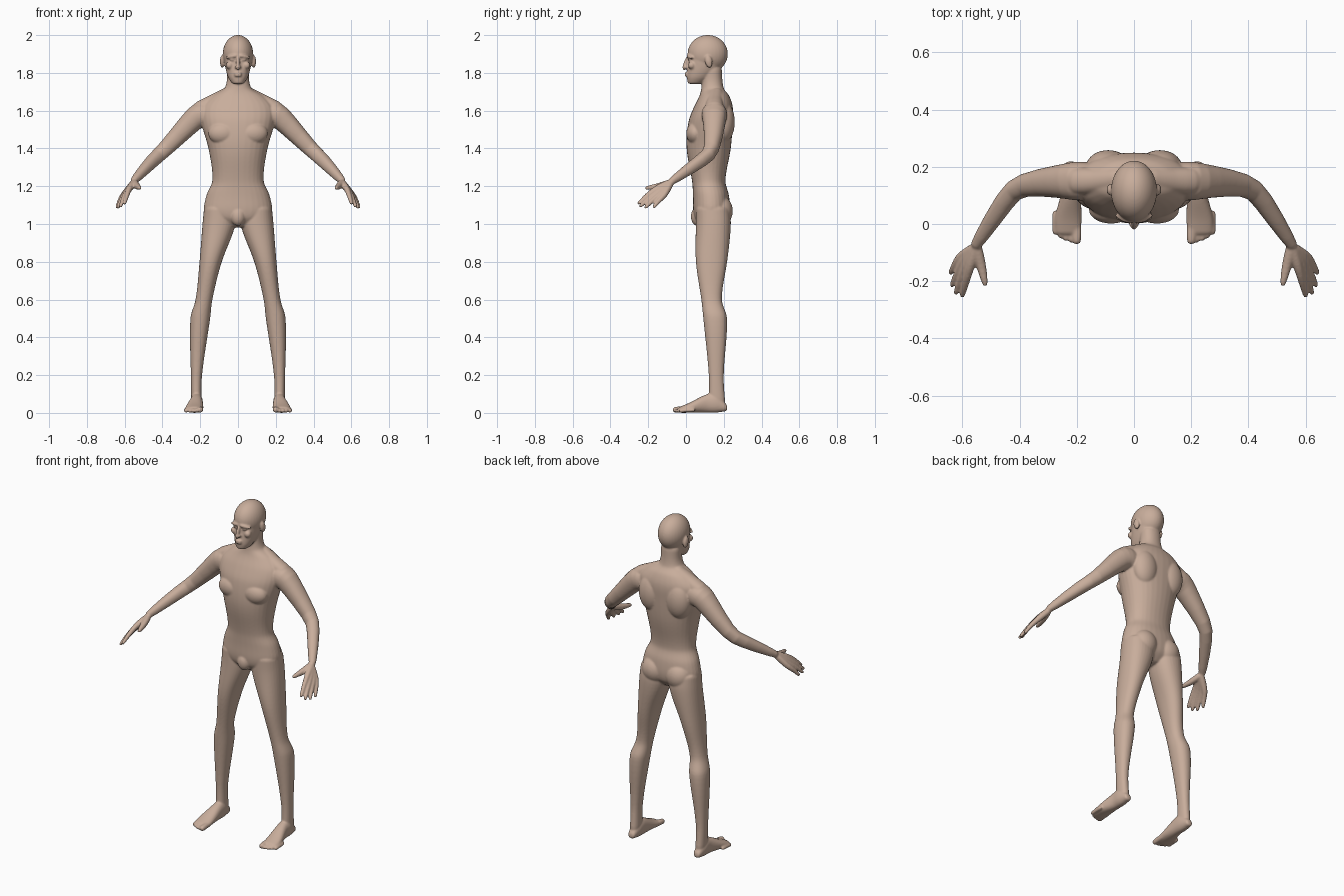
import bpy, bmesh, math
from mathutils import Vector, Matrix

default = bpy.data.objects.get("Cube")
if default:
    bpy.data.objects.remove(default)

COLOUR = (0.58, 0.42, 0.33, 1)
skin = bpy.data.materials.new("skin")
skin.use_nodes = True
skin.diffuse_color = COLOUR
shader = skin.node_tree.nodes["Principled BSDF"]
shader.inputs["Base Color"].default_value = COLOUR
shader.inputs["Roughness"].default_value = 0.7

SIDES = 16
STEPS = 4
X, Y, Z = Matrix.Identity(3)
bm = bmesh.new()


def loft(rings):
    """Closed skin over rings of (centre, half axis u, half axis v)."""
    def squarish(value):
        return math.copysign(abs(value) ** 0.9, value)

    angles = [math.tau * i / SIDES for i in range(SIDES)]
    loops = []
    for centre, u, v in rings:
        loops.append([bm.verts.new(centre + u * squarish(math.cos(a)) + v * squarish(math.sin(a)))
                      for a in angles])
    for lower, upper in zip(loops, loops[1:]):
        for i in range(SIDES):
            bm.faces.new((lower[i - 1], lower[i], upper[i], upper[i - 1]))
    bm.faces.new(loops[0])
    bm.faces.new(loops[-1])


def smooth_rows(rows):
    """Fill in rows with a cubic curve through the key rows."""
    rows = [Vector(row) for row in rows]
    last = len(rows) - 1
    slopes = []
    for i in range(len(rows)):
        before, after = rows[max(i - 1, 0)], rows[min(i + 1, last)]
        slopes.append((after - before) / (after[0] - before[0]))
    for i in range(last):
        start, end = rows[i], rows[i + 1]
        span = end[0] - start[0]
        for step in range(STEPS):
            t = step / STEPS
            blend = t * t * (3 - 2 * t)
            yield (start.lerp(end, blend) + slopes[i] * span * t * (1 - t) ** 2
                   - slopes[i + 1] * span * t * t * (1 - t))
    yield rows[last]


def sweep(rows, along=Z, across=Y):
    """Rows hold station, centre x, half width, near edge and far edge."""
    loft([(along * station + X * centre + across * (near + far) / 2,
           X * width, across * (far - near) / 2)
          for station, centre, width, near, far in smooth_rows(rows)])


def tube(points, radii):
    """Round-ended tapering tube along a path."""
    points = [Vector(p) for p in points]
    radii = [radii[0] * 0.7, *radii, radii[-1] * 0.7]
    head = points[0] + (points[0] - points[1]).normalized() * radii[0]
    tail = points[-1] + (points[-1] - points[-2]).normalized() * radii[-1]
    points = [head, *points, tail]
    rings = []
    for i, (point, radius) in enumerate(zip(points, radii)):
        ahead, behind = points[min(i + 1, len(points) - 1)], points[max(i - 1, 0)]
        direction = (ahead - behind).normalized()
        u = direction.cross(Z).normalized()
        rings.append((point, u * radius, u.cross(direction) * radius))
    loft(rings)


def blob(centre, size, tilt=0):
    """Ellipsoid, tilted about the x axis."""
    matrix = (Matrix.Translation(centre) @ Matrix.Rotation(tilt, 4, 'X')
              @ Matrix.Diagonal((*size, 1)))
    bmesh.ops.create_uvsphere(bm, u_segments=SIDES, v_segments=SIDES, radius=1, matrix=matrix)


def build_left_face():
    brow = [(0.01, 0.01, 1.89), (0.03, 0.01, 1.89), (0.06, 0.03, 1.88)]
    tube(brow, [0.008] * len(brow))
    eye, cheek, nostril = (0.03, 0.02, 1.87), (0.045, 0.03, 1.84), (0.01, 0, 1.83)
    blob(eye, (0.014, 0.01, 0.008))
    blob(cheek, (0.02, 0.02, 0.02))
    blob(nostril, (0.008, 0.01, 0.008))
    ear = (0.083, 0.12, 1.86)
    blob(ear, (0.013, 0.02, 0.034), tilt=0.2)


def build_left_trunk():
    chest, shoulder_blade, buttock = (0.08, 0.05, 1.48), (0.09, 0.2, 1.54), (0.08, 0.18, 1.07)
    blob(chest, (0.08, 0.05, 0.06))
    blob(shoulder_blade, (0.08, 0.06, 0.11))
    blob(buttock, (0.08, 0.07, 0.08))
    collar = [(0.05, 0.16, 1.69), (0.13, 0.15, 1.64), (0.2, 0.15, 1.6)]
    tube(collar, [0.04, 0.045, 0.055])


def build_left_arm():
    chest, shoulder, upper = (0.16, 0.15, 1.58), (0.21, 0.15, 1.58), (0.25, 0.15, 1.54)
    elbow, forearm, wrist = (0.4, 0.14, 1.38), (0.44, 0.1, 1.35), (0.55, -0.07, 1.23)
    tube([chest, shoulder, upper, elbow, forearm, wrist],
         [0.07, 0.07, 0.06, 0.04, 0.04, 0.023])


def build_left_hand():
    wrist = Vector((0.55, -0.08, 1.22))
    first_knuckle, last_knuckle = Vector((0.575, -0.155, 1.19)), Vector((0.61, -0.115, 1.15))
    first_tip, last_tip = Vector((0.6, -0.25, 1.11)), Vector((0.64, -0.17, 1.09))
    reach = Vector((0.01, -0.02, -0.01))
    fingers = 4
    for i in range(fingers):
        t = i / (fingers - 1)
        knuckle = first_knuckle.lerp(last_knuckle, t)
        tip = first_tip.lerp(last_tip, t) + reach * math.sin(math.pi * t)
        middle = knuckle.lerp(tip, 0.5) + Z * 0.006
        tube([wrist, wrist.lerp(knuckle, 0.5), knuckle, middle, tip],
             [0.019, 0.018, 0.016, 0.013, 0.01])
    thumb_joint, thumb_tip = Vector((0.535, -0.14, 1.2)), Vector((0.52, -0.21, 1.19))
    tube([wrist, thumb_joint, thumb_joint.lerp(thumb_tip, 0.5), thumb_tip],
         [0.02, 0.018, 0.015, 0.01])


def build_left_leg():
    hip, groin = (1.1, 0.1, 0.08, 0.05, 0.23), (1, 0.1, 0.09, 0.05, 0.24)
    thigh, knee = (0.8, 0.145, 0.06, 0.05, 0.22), (0.6, 0.18, 0.045, 0.08, 0.19)
    calf, shin = (0.5, 0.2, 0.054, 0.09, 0.22), (0.2, 0.22, 0.03, 0.12, 0.2)
    ankle = (0.04, 0.22, 0.028, 0.12, 0.21)
    sweep([hip, groin, thigh, knee, calf, shin, ankle])


def build_left_foot():
    heel, instep = (0.22, 0.22, 0.02, 0.01, 0.04), (0.16, 0.22, 0.033, 0, 0.1)
    arch, ball = (0.11, 0.22, 0.035, 0, 0.1), (0.02, 0.23, 0.048, 0, 0.055)
    toe_root = (-0.04, 0.23, 0.046, 0, 0.03)
    sweep([heel, instep, arch, ball, toe_root], along=Y, across=Z)
    toes = 5
    for i in range(toes):
        t = i / (toes - 1)
        radius = 0.011 if i else 0.016
        tip = Vector((0.2 + 0.075 * t, -0.06 + 0.03 * t * t, radius))
        bend = tip + Y * 0.03 + Z * 0.004
        tube([bend + Y * 0.04, bend, tip], [radius] * 3)


def build_centre():
    # Torso and neck, from the crotch upwards
    crotch, hips = (0.98, 0, 0.06, 0.08, 0.18), (1.04, 0, 0.175, 0.04, 0.23)
    belly, waist = (1.15, 0, 0.172, 0.035, 0.23), (1.23, 0, 0.138, 0.03, 0.21)
    ribs, armpits = (1.4, 0, 0.16, 0, 0.24), (1.54, 0, 0.2, 0.01, 0.25)
    shoulders, collar = (1.62, 0, 0.2, 0.04, 0.25), (1.68, 0, 0.14, 0.07, 0.23)
    neck, throat = (1.72, 0, 0.07, 0.08, 0.2), (1.84, 0, 0.06, 0.09, 0.19)
    sweep([crotch, hips, belly, waist, ribs, armpits, shoulders, collar, neck, throat])
    groin = (0, 0.06, 1.04)
    blob(groin, (0.04, 0.035, 0.05))

    # Head
    chin, jaw = (1.74, 0, 0.03, 0.01, 0.08), (1.78, 0, 0.055, 0.003, 0.14)
    cheeks, forehead = (1.85, 0, 0.072, 0.01, 0.2), (1.92, 0, 0.076, 0.014, 0.21)
    sweep([chin, jaw, cheeks, forehead])
    cranium, nose_bridge, nose_tip = (0, 0.115, 1.9), (0, 0, 1.85), (0, -0.006, 1.83)
    blob(cranium, (0.083, 0.11, 0.101))
    blob(nose_bridge, (0.01, 0.014, 0.04), tilt=-0.3)
    blob(nose_tip, (0.012, 0.015, 0.011))
    for height in (1.786, 1.798):
        lip = (0, 0.002, height)
        blob(lip, (0.022, 0.01, 0.006))


# Build the left half, mirror it, then add the middle
for build in (build_left_face, build_left_trunk, build_left_arm,
              build_left_hand, build_left_leg, build_left_foot):
    build()
copy = bmesh.ops.duplicate(bm, geom=bm.verts[:] + bm.edges[:] + bm.faces[:])
copied = [item for item in copy["geom"] if isinstance(item, bmesh.types.BMVert)]
bmesh.ops.scale(bm, verts=copied, vec=(-1, 1, 1))
build_centre()
bmesh.ops.recalc_face_normals(bm, faces=bm.faces)

mesh = bpy.data.meshes.new("body")
bm.to_mesh(mesh)
bm.free()
mesh.materials.append(skin)
mesh.shade_smooth()
body = bpy.data.objects.new("body", mesh)
bpy.context.collection.objects.link(body)

# Round the parts, then weld them into one continuous skin
rounding = body.modifiers.new("rounding", 'SUBSURF')
rounding.levels = rounding.render_levels = 1
weld = body.modifiers.new("weld", 'REMESH')
weld.mode = 'VOXEL'
weld.voxel_size = 0.005
weld.use_smooth_shade = True
relax = body.modifiers.new("relax", 'SMOOTH')
relax.factor = 0.5
relax.iterations = 5
